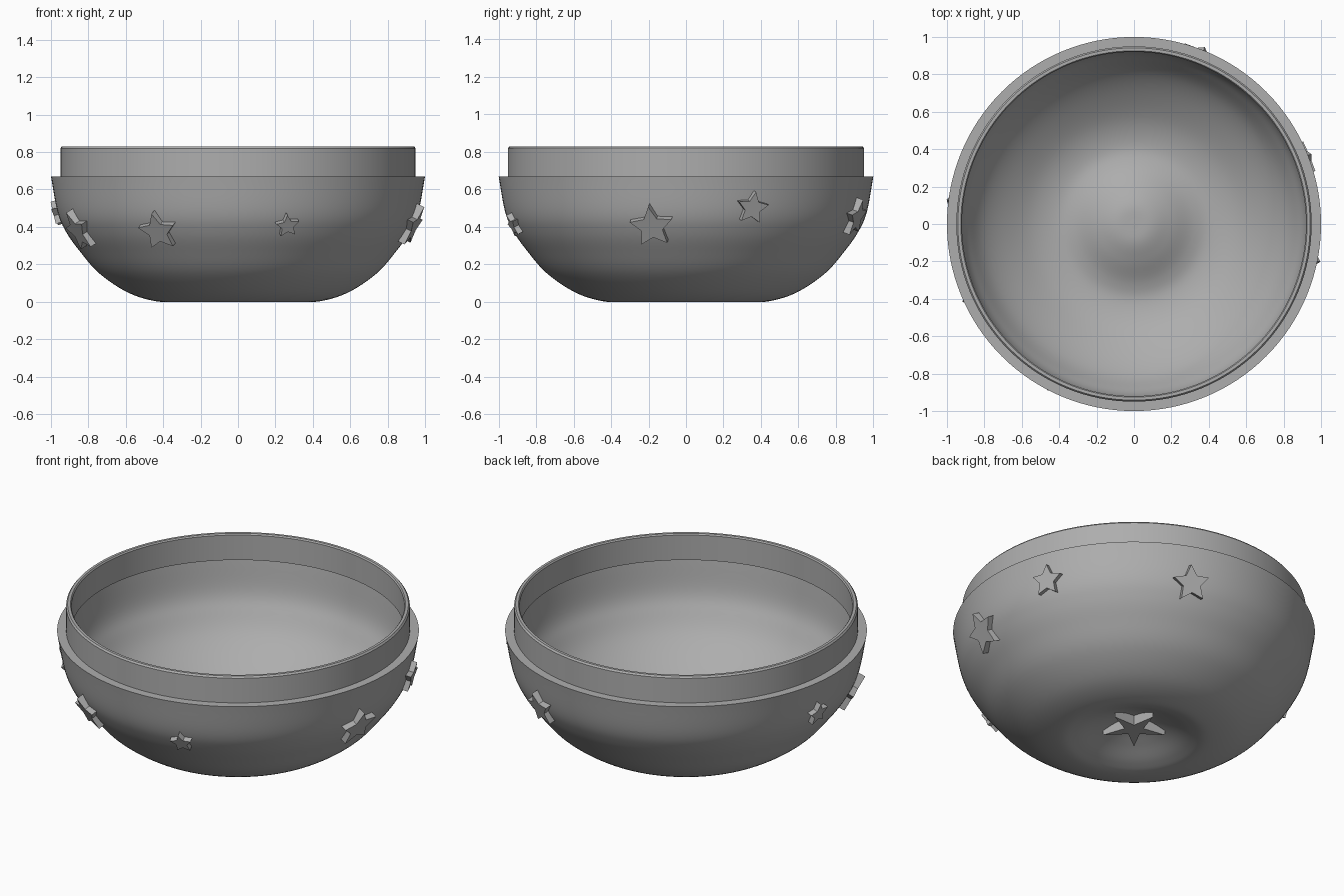
import bpy
import bmesh
import math
from mathutils import Matrix, Vector

cube = bpy.data.objects.get("Cube")
if cube:
    bpy.data.objects.remove(cube, do_unlink=True)

# Single grey finish
grey = bpy.data.materials.new("plain grey")
grey.use_nodes = True
colour = (0.42, 0.42, 0.42, 1)
grey.diffuse_color = colour
grey.node_tree.nodes["Principled BSDF"].inputs["Base Color"].default_value = colour


def finish(name, bm, angle=None):
    bmesh.ops.recalc_face_normals(bm, faces=bm.faces)
    mesh = bpy.data.meshes.new(name)
    bm.to_mesh(mesh)
    bm.free()
    mesh.materials.append(grey)
    obj = bpy.data.objects.new(name, mesh)
    bpy.context.collection.objects.link(obj)
    if angle:
        bpy.ops.object.select_all(action="DESELECT")
        obj.select_set(True)
        bpy.context.view_layer.objects.active = obj
        bpy.ops.object.shade_smooth_by_angle(angle=math.radians(angle))
    return obj


def smooth_path(points, steps=6):
    """Catmull-Rom curve through (radius, height) points."""
    p = [Vector(q) for q in points]
    p = [2 * p[0] - p[1]] + p + [2 * p[-1] - p[-2]]
    out = []
    for a, b, c, d in zip(p, p[1:], p[2:], p[3:]):
        for i in range(steps):
            t = i / steps
            out.append(0.5 * (2 * b + (c - a) * t + (2 * a - 5 * b + 4 * c - d) * t**2
                              + (3 * b - a - 3 * c + d) * t**3))
    return out + [p[-2]]


def lathe(name, profile, angle=30, segments=128):
    bm = bmesh.new()
    verts = [bm.verts.new((max(q[0], 0), 0, q[1])) for q in profile]
    edges = [bm.edges.new(pair) for pair in zip(verts, verts[1:])]
    bmesh.ops.spin(bm, geom=verts + edges, axis=(0, 0, 1), cent=(0, 0, 0),
                   angle=math.tau, steps=segments, use_duplicate=False)
    bmesh.ops.remove_doubles(bm, verts=bm.verts, dist=0.0001)
    return finish(name, bm, angle)


# Bowl: dimpled base, outer wall, stepped rim, inner wall and raised floor
outer = smooth_path([(0, .11), (.1, .1), (.2, .065), (.32, .015), (.42, 0), (.58, .045),
                     (.74, .15), (.85, .275), (.92, .375), (.965, .48), (1, .67)])
rim = [(.95, .67), (.95, .82), (.942, .83), (.926, .83), (.92, .822), (.92, .67)]
inner = smooth_path([(.95, .67), (.92, .48), (.87, .375), (.8, .275), (.69, .18),
                     (.55, .095), (.42, .06), (.32, .075), (.2, .13), (.1, .165), (0, .17)])
lathe("bowl", outer + rim + inner)


def star(name, radius, depth, matrix, inner_ratio=0.5):
    """Five-pointed prism with slightly eased front edges."""
    bm = bmesh.new()
    ring = []
    for i in range(10):
        r = radius * (inner_ratio if i % 2 else 1)
        a = math.pi / 2 + i * math.pi / 5
        ring.append(bm.verts.new((r * math.cos(a), r * math.sin(a), -depth)))
    face = bm.faces.new(ring)
    top = bmesh.ops.extrude_face_region(bm, geom=[face])["geom"]
    bmesh.ops.translate(bm, vec=(0, 0, 2 * depth),
                        verts=[v for v in top if isinstance(v, bmesh.types.BMVert)])
    bmesh.ops.transform(bm, matrix=matrix, verts=bm.verts)
    return finish(name, bm)


def wall_frame(azimuth, height, roll):
    """Frame on the outer wall with its z axis along the surface normal."""
    a, b = next((a, b) for a, b in zip(outer, outer[1:])
                if a.x > .42 and a.y <= height <= b.y)
    r = a.x + (b.x - a.x) * (height - a.y) / (b.y - a.y)
    tilt = math.atan2(b.x - a.x, b.y - a.y)
    az = math.radians(azimuth)
    return (Matrix.Rotation(az, 4, "Z") @ Matrix.Translation((r, 0, height))
            @ Matrix.Rotation(math.pi / 2 + tilt, 4, "Y")
            @ Matrix.Rotation(math.pi / 2, 4, "Z")
            @ Matrix.Rotation(math.radians(roll), 4, "Z"))


# Stars around the wall: azimuth, height, radius, roll
stars = [(243, .385, .112, 4), (286, .415, .066, 8), (349, .41, .12, 4),
         (21, .505, .09, -6), (69, .455, .105, 8), (173, .475, .07, 5), (205, .385, .12, 6)]
for n, (azimuth, height, radius, roll) in enumerate(stars, 1):
    star(f"wall_star_{n}", radius, .028, wall_frame(azimuth, height, roll))

# Slim star inside the base dimple
star("base_star", .18, .03, Matrix.Translation((0, 0, .075))
     @ Matrix.Rotation(math.radians(140), 4, "Z"), .3)
